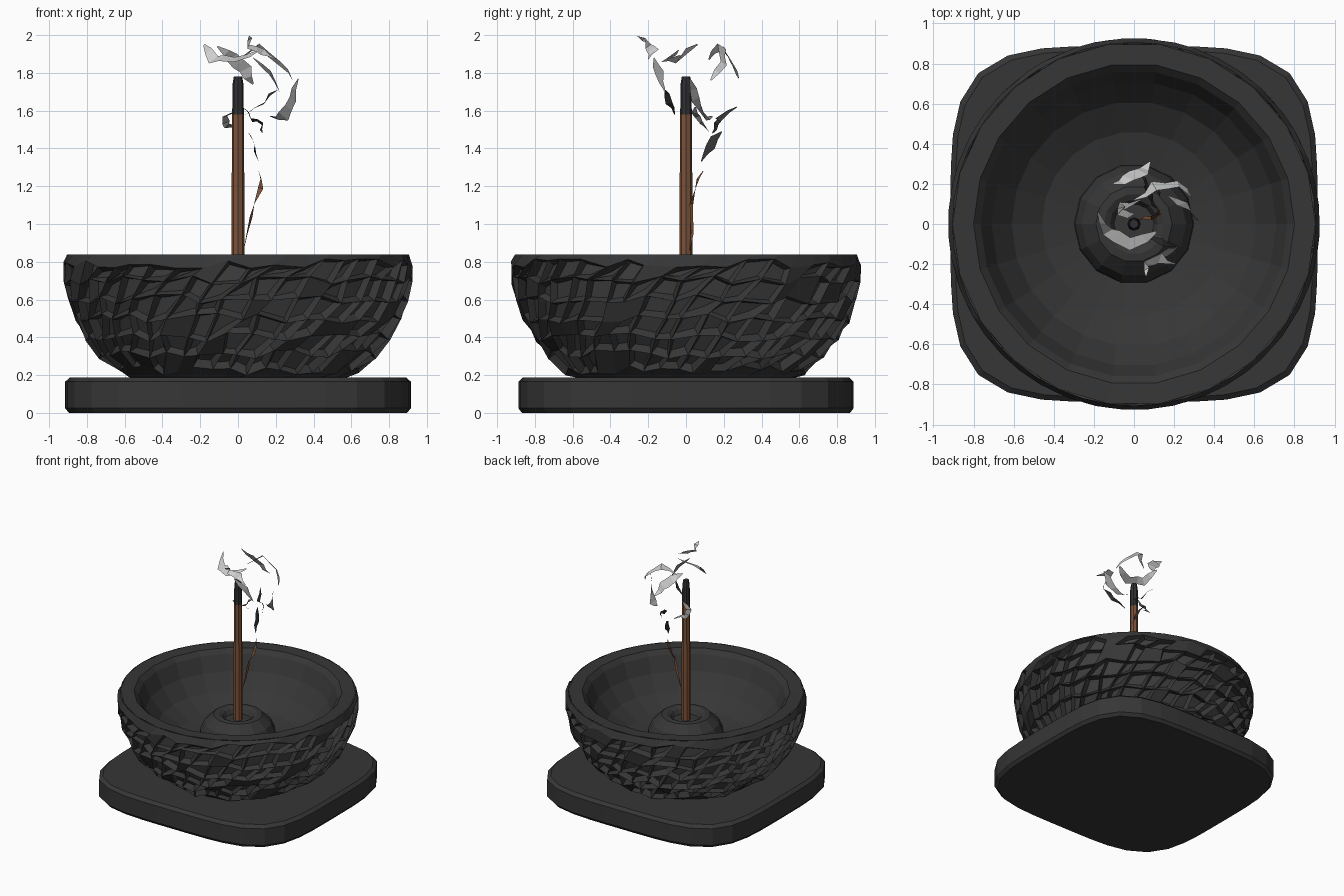
import bpy, bmesh, math, random
from mathutils import Vector

if "Cube" in bpy.data.objects:
    bpy.data.objects.remove(bpy.data.objects["Cube"])

random.seed(7)


def mat(name, r, g, b):
    m = bpy.data.materials.new(name)
    m.diffuse_color = (r, g, b, 1)
    m.use_nodes = True
    m.node_tree.nodes["Principled BSDF"].inputs["Base Color"].default_value = m.diffuse_color
    return m


CHARCOAL = mat("charcoal stone", 0.037, 0.037, 0.037)
PIT = mat("pit grey", 0.05, 0.05, 0.05)
BROWN = mat("incense brown", 0.20, 0.085, 0.042)
CHAR = mat("burnt black", 0.03, 0.03, 0.032)
SMOKE = mat("pale smoke", 0.62, 0.63, 0.62)
GREY = mat("grey smoke", 0.28, 0.28, 0.28)


def finish(name, bm, mats):
    me = bpy.data.meshes.new(name)
    bm.to_mesh(me)
    bm.free()
    ob = bpy.data.objects.new(name, me)
    for m in mats:
        me.materials.append(m)
    bpy.context.collection.objects.link(ob)
    return ob


def lathe(profile, segs, jitter=0.0, twist=0.0, power=2.0, sy=1.0, caps=(False, False)):
    """Rings of a profile (radius, z); twist staggers rows, power squares the outline."""
    bm = bmesh.new()
    rings = []
    for j, (r, z) in enumerate(profile):
        ring = []
        edge = j in (0, len(profile) - 1)
        for i in range(segs):
            k = 0 if edge else jitter
            a = 2 * math.pi * (i + twist * j + random.uniform(-k, k)) / segs
            c, s = math.cos(a), math.sin(a)
            q = (abs(c) ** power + abs(s) ** power) ** (-1 / power)
            dz = random.uniform(-k, k) * 0.11
            ring.append(bm.verts.new((r * q * c, r * q * s * sy, z + dz)))
        rings.append(ring)
    for lo, hi in zip(rings, rings[1:]):
        for i in range(segs):
            n = (i + 1) % segs
            bm.faces.new((lo[i], lo[n], hi[n], hi[i]))
    if caps[0]:
        bm.faces.new(rings[0][::-1])
    if caps[1]:
        bm.faces.new(rings[-1])
    bm.normal_update()
    return bm


# Rounded square slab under the bowl
finish("base_slab", lathe([(0.895, 0), (0.915, 0.025), (0.915, 0.165), (0.89, 0.188)],
                          40, power=4.2, sy=0.97, caps=(True, True)), [CHARCOAL])

# Bowl outside: staggered cells, each sunk into a pit
outer = [(0.57, 0.185), (0.64, 0.225), (0.735, 0.31), (0.81, 0.40), (0.865, 0.50),
         (0.903, 0.60), (0.925, 0.70), (0.927, 0.79), (0.905, 0.838)]
bm = lathe(outer, 44, jitter=0.24, twist=0.5)
cells = [f for f in bm.faces if 0.25 < f.calc_center_median().z < 0.78]
for f in cells:
    if random.random() < 0.12:
        continue
    bmesh.ops.inset_individual(bm, faces=[f], thickness=random.uniform(0.017, 0.032),
                               depth=-random.uniform(0.025, 0.05))
    f.material_index = 1
finish("bowl_outside", bm, [CHARCOAL, PIT])

# Bowl rim and hollow inside
inner = [(0.905, 0.838), (0.80, 0.836), (0.765, 0.80), (0.71, 0.68), (0.61, 0.56),
         (0.46, 0.47), (0.28, 0.43), (0.02, 0.42)]
finish("bowl_inside", lathe(inner, 22, caps=(False, True)), [CHARCOAL])

# Domed holder with a recessed socket
finish("stick_holder", lathe([(0.30, 0.41), (0.295, 0.50), (0.26, 0.58), (0.19, 0.645),
                              (0.15, 0.65), (0.12, 0.635), (0.10, 0.60)], 14,
                             caps=(False, True)), [CHARCOAL])

# Incense stick, burnt at the tip
bm = lathe([(0.034, 0.58), (0.034, 1.0), (0.033, 1.3), (0.032, 1.58), (0.03, 1.62),
            (0.029, 1.74), (0.022, 1.782)], 8, caps=(True, True))
for f in bm.faces:
    c = f.calc_center_median()
    f.material_index = 1 if c.z > 1.59 else 0
finish("incense_stick", bm, [BROWN, CHAR])


def ribbon(name, pts, width, material):
    """Thin jagged strip that tapers to both ends and twists around the stick."""
    pts = [Vector(p) for p in pts]
    path = [pts[0]]
    for a, b in zip(pts, pts[1:]):
        path += [a.lerp(b, 0.5) + Vector([random.uniform(-0.012, 0.012) for _ in range(3)]), b]
    bm = bmesh.new()
    prev = None
    n = len(path) - 1
    for i, p in enumerate(path):
        t = path[min(i + 1, n)] - path[max(i - 1, 0)]
        side = t.cross(Vector((p.x - 0.05, p.y, 0.25))).normalized()
        w = width * (0.12 + 0.88 * math.sin(math.pi * i / n)) * random.uniform(0.6, 1.2) / 2
        cur = (bm.verts.new(p - side * w), bm.verts.new(p + side * w))
        if prev:
            bm.faces.new((prev[0], prev[1], cur[1], cur[0]))
        prev = cur
    finish(name, bm, [material])


# Curling smoke wisps
wisps = [
    ([(0.06, -0.26, 1.995), (0.05, -0.2, 1.94), (0.13, -0.17, 1.91), (0.21, -0.2, 1.87)], 0.06, SMOKE),
    ([(-0.18, 0.06, 1.95), (-0.13, -0.04, 1.87), (-0.02, -0.1, 1.87), (0.11, -0.04, 1.92)], 0.09, SMOKE),
    ([(-0.11, 0.2, 1.94), (-0.03, 0.23, 1.88), (0.04, 0.26, 1.82), (0.08, 0.31, 1.74)], 0.07, SMOKE),
    ([(0.0, 0.12, 1.87), (0.1, 0.19, 1.94), (0.22, 0.2, 1.85), (0.29, 0.13, 1.76)], 0.06, SMOKE),
    ([(0.32, 0.02, 1.77), (0.29, 0.05, 1.66), (0.24, 0.1, 1.57), (0.17, 0.14, 1.57)], 0.07, GREY),
    ([(0.08, -0.17, 1.88), (0.17, -0.14, 1.8), (0.22, -0.11, 1.7)], 0.05, GREY),
    ([(0.21, -0.11, 1.71), (0.14, -0.09, 1.64), (0.04, -0.06, 1.58)], 0.035, CHAR),
    ([(0.03, 0.12, 1.49), (-0.06, 0.09, 1.52), (-0.07, 0.06, 1.57), (0.0, 0.05, 1.62)], 0.06, GREY),
    ([(0.02, 0.27, 1.62), (0.07, 0.17, 1.55), (0.13, 0.16, 1.53), (0.13, 0.14, 1.48)], 0.035, CHAR),
    ([(0.05, 0.19, 1.49), (0.09, 0.13, 1.41), (0.11, 0.08, 1.33)], 0.05, CHAR),
    ([(0.03, 0.02, 0.86), (0.07, 0.03, 1.04), (0.12, 0.05, 1.19), (0.11, 0.09, 1.28)], 0.028, BROWN),
]
for i, (pts, width, material) in enumerate(wisps):
    ribbon(f"smoke_wisp_{i + 1}", pts, width, material)
